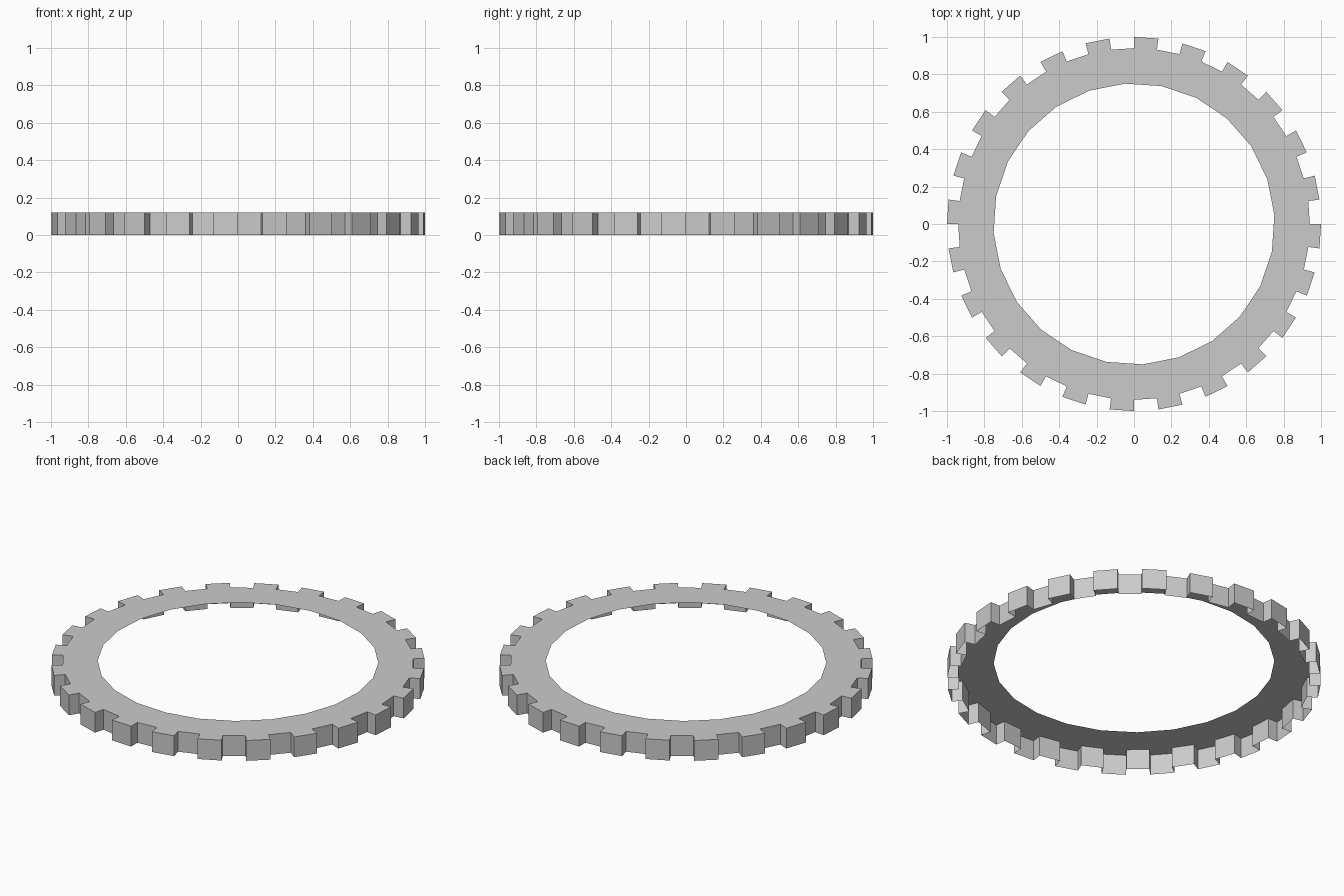
import bpy, bmesh
from math import cos, sin, radians

if "Cube" in bpy.data.objects:
    bpy.data.objects.remove(bpy.data.objects["Cube"])

TEETH = 24
STEP = 360 / TEETH
R_IN, R_ROOT, R_TIP, H = 0.752, 0.94, 1.0, 0.12

bm = bmesh.new()


def vert(r, deg, z):
    a = radians(deg)
    return bm.verts.new((r * cos(a), r * sin(a), z))


# toothed outline, and inner edge with one corner at each gap centre
outline, inner = [], []
for k in range(TEETH):
    a = k * STEP
    for r, d in ((R_ROOT, 0), (R_ROOT, STEP / 2), (R_TIP, STEP / 2), (R_TIP, STEP)):
        outline.append((r, a + d))
    inner.append(vert(R_IN, a + STEP / 4, H))
top = [vert(r, d, H) for r, d in outline]
low = [vert(r, d, 0) for r, d in outline]
n = len(top)

# outer toothed wall (the ring is open underneath and on the inside)
for i in range(n):
    j = (i + 1) % n
    bm.faces.new((low[i], low[j], top[j], top[i]))

# flat top plate and tooth tops
for k in range(TEETH):
    a, b, c, d = top[4 * k:4 * k + 4]
    nxt = top[(4 * k + 4) % n]
    i0, i1 = inner[k], inner[(k + 1) % TEETH]
    bm.faces.new((i0, a, b))
    bm.faces.new((i0, b, nxt, i1))
    bm.faces.new((b, c, d, nxt))

mesh = bpy.data.meshes.new("toothed_ring")
bm.to_mesh(mesh)
bm.free()
bpy.context.collection.objects.link(bpy.data.objects.new("toothed_ring", mesh))
